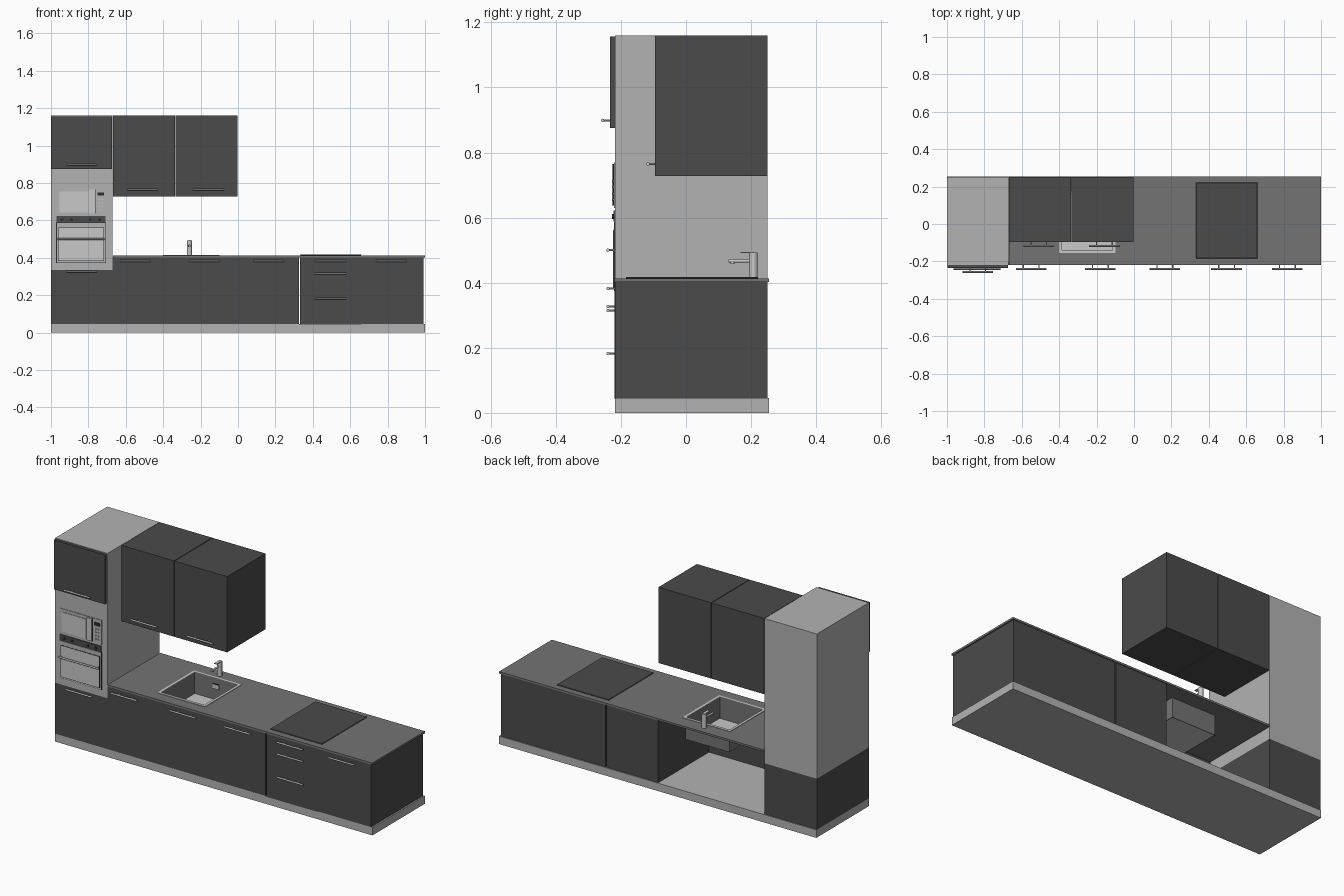
import bpy, math
from mathutils import Vector

old = bpy.data.objects.get("Cube")
if old:
    bpy.data.objects.remove(old, do_unlink=True)


def material(name, value):
    m = bpy.data.materials.new(name)
    m.use_nodes = True
    colour = (value, value, value, 1)
    m.diffuse_color = colour
    m.node_tree.nodes["Principled BSDF"].inputs["Base Color"].default_value = colour
    return m


DARK = material("dark front", 0.07)
LIGHT = material("light panel", 0.45)
STONE = material("worktop grey", 0.175)
STEEL = material("brushed steel", 0.58)
BLACK = material("black trim", 0.025)


def box(name, x, y, z, mat):
    """Box from (min, max) pairs on each axis."""
    bpy.ops.mesh.primitive_cube_add(size=1)
    ob = bpy.context.object
    ob.name = name
    lo, hi = Vector((x[0], y[0], z[0])), Vector((x[1], y[1], z[1]))
    for v in ob.data.vertices:
        v.co = [(lo[i] + hi[i]) / 2 + v.co[i] * (hi[i] - lo[i]) for i in range(3)]
    ob.data.materials.append(mat)
    return ob


def rod(name, a, b, radius, mat, sides=12):
    """Cylinder between two points."""
    a, b = Vector(a), Vector(b)
    bpy.ops.mesh.primitive_cylinder_add(vertices=sides, radius=radius,
                                        depth=(b - a).length, location=(a + b) / 2)
    ob = bpy.context.object
    ob.name = name
    ob.rotation_euler = (b - a).to_track_quat('Z', 'Y').to_euler()
    ob.data.materials.append(mat)
    bpy.ops.object.shade_smooth_by_angle(angle=math.radians(40))
    return ob


def handle(name, x, z, front):
    """Bar handle on two posts in front of a door."""
    y = front - 0.022
    rod(name + "_bar", (x - 0.082, y, z), (x + 0.082, y, z), 0.005, STEEL)
    for s in (-1, 1):
        rod(name + "_post", (x + s * 0.042, y, z), (x + s * 0.042, front, z), 0.003, STEEL, 8)


def frame(name, x, y, z, hole_x, hole_y, mat):
    """Flat rectangular ring made of four strips."""
    box(name + "_left", (x[0], hole_x[0]), y, z, mat)
    box(name + "_right", (hole_x[1], x[1]), y, z, mat)
    box(name + "_front", hole_x, (y[0], hole_y[0]), z, mat)
    box(name + "_back", hole_x, (hole_y[1], y[1]), z, mat)


FRONT, BACK = -0.218, 0.25
FLOOR, TOP = 0.045, 0.402

# Plinth and base units
box("plinth", (-1, 1), (FRONT, 0.255), (0, FLOOR), LIGHT)
box("base_unit", (0, 0.327), (FRONT, BACK), (FLOOR, TOP), DARK)
box("drawer_unit", (0.332, 0.66), (FRONT - 0.001, BACK), (FLOOR - 0.003, TOP), DARK)
box("end_unit", (0.661, 0.992), (FRONT, BACK), (FLOOR, TOP), DARK)
# Sink units are open at the back
for i, x in enumerate((-0.67, -0.335)):
    box(f"sink_door_{i}", (x, x + 0.335), (FRONT, FRONT + 0.012), (FLOOR, TOP), DARK)

# Worktop with a sink cut-out
SX, SY = (-0.385, -0.115), (-0.14, 0.16)
frame("worktop", (-0.668, 1), (FRONT - 0.002, 0.255), (TOP, 0.413), SX, SY, STONE)

# Sink rim, bowl, drain and overflow
frame("sink_rim", (-0.4, -0.1), (-0.155, 0.175), (0.413, 0.416), SX, SY, STEEL)
Z0, T = 0.29, 0.004
frame("sink_wall", (SX[0] - T, SX[1] + T), (SY[0] - T, SY[1] + T), (Z0, 0.414), SX, SY, STONE)
box("sink_floor", SX, SY, (Z0, Z0 + T), STEEL)
box("overflow_trim", (-0.272, -0.228), (SY[1] - 0.003, SY[1]), (0.355, 0.385), BLACK)
box("overflow", (-0.268, -0.232), (SY[1] - 0.005, SY[1]), (0.359, 0.381), STEEL)

# Tap
TX, TY = -0.26, 0.207
rod("tap_body", (TX, TY, 0.41), (TX, TY, 0.493), 0.013, STEEL, 20)
rod("tap_spout", (TX, TY, 0.467), (TX, 0.13, 0.467), 0.005, STEEL)
rod("tap_nozzle", (TX, 0.143, 0.467), (TX, 0.143, 0.458), 0.006, STEEL)
box("tap_lever", (TX - 0.008, TX + 0.008), (0.168, 0.215), (0.491, 0.495), STEEL)

# Hob
hob = box("hob", (0.332, 0.66), (-0.185, 0.222), (0.413, 0.418), DARK)
bevel = hob.modifiers.new("edge", 'BEVEL')
bevel.width = 0.002

# Tall unit
TALL = (-1, -0.67)
box("tall_base", TALL, (FRONT, BACK), (FLOOR, 0.335), DARK)
box("tall_body", TALL, (FRONT, BACK), (0.335, 0.875), LIGHT)
box("tall_top", TALL, (FRONT, BACK), (0.875, 1.16), LIGHT)
box("tall_top_door", (-0.997, -0.675), (-0.234, FRONT), (0.875, 1.156), DARK)

# Wall units
for i, x in enumerate((-0.668, -0.333)):
    box(f"wall_unit_{i}", (x, x + 0.331), (-0.095, BACK), (0.728, 1.16), DARK)

# Microwave
box("microwave_trim", (-0.965, -0.705), (FRONT - 0.003, FRONT), (0.63, 0.77), LIGHT)
box("microwave_window", (-0.955, -0.8), (FRONT - 0.006, FRONT), (0.642, 0.753), STEEL)
box("microwave_handle", (-0.797, -0.765), (FRONT - 0.009, FRONT), (0.637, 0.765), STEEL)
box("microwave_gap", (-0.763, -0.758), (FRONT - 0.006, FRONT), (0.637, 0.765), BLACK)
box("microwave_display", (-0.752, -0.716), (FRONT - 0.006, FRONT), (0.732, 0.75), BLACK)
for row in range(4):
    for col in range(2):
        x, z = -0.742 + col * 0.016, 0.655 + row * 0.019
        rod("microwave_button", (x, FRONT, z), (x, FRONT - 0.008, z), 0.004, STEEL, 8)

# Oven
box("oven_panel", (-0.97, -0.708), (FRONT - 0.005, FRONT), (0.588, 0.622), DARK)
for x in (-0.94, -0.89, -0.79, -0.74):
    rod("oven_knob", (x, FRONT, 0.604), (x, FRONT - 0.009, 0.604), 0.008, BLACK)
box("oven_door_edge", (-0.972, -0.706), (FRONT - 0.001, FRONT), (0.372, 0.588), BLACK)
box("oven_door", (-0.969, -0.709), (FRONT - 0.004, FRONT), (0.375, 0.586), LIGHT)
box("oven_glass_edge", (-0.962, -0.716), (FRONT - 0.005, FRONT), (0.382, 0.563), BLACK)
box("oven_glass", (-0.959, -0.719), (FRONT - 0.006, FRONT), (0.385, 0.56), STEEL)
rod("oven_handle", (-0.965, -0.24, 0.5), (-0.713, -0.24, 0.5), 0.005, STEEL)
for x in (-0.955, -0.723):
    rod("oven_handle_post", (x, -0.24, 0.5), (x, FRONT, 0.5), 0.003, STEEL, 8)

# Door and drawer handles
for x in (-0.55, -0.18, 0.165, 0.495, 0.82):
    handle("base_handle", x, 0.382, FRONT)
for z in (0.315, 0.183):
    handle("drawer_handle", 0.495, z, FRONT)
handle("tall_base_handle", -0.835, 0.327, FRONT)
handle("tall_top_handle", -0.835, 0.899, -0.234)
for x in (-0.51, -0.158):
    handle("wall_handle", x, 0.765, -0.095)
